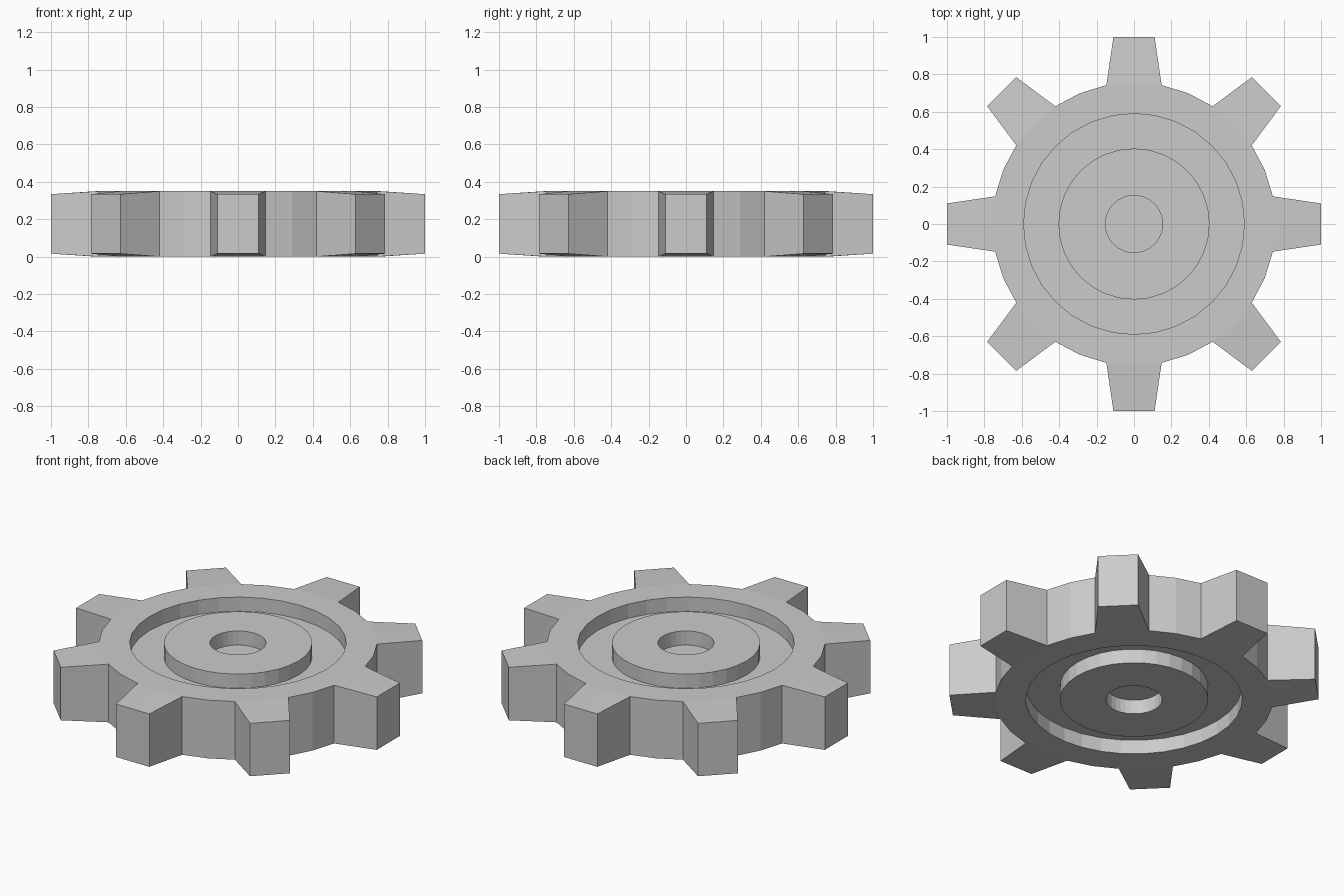
import bpy, bmesh
from math import cos, sin, pi

if "Cube" in bpy.data.objects:
    bpy.data.objects.remove(bpy.data.objects["Cube"])

N = 32            # sides of every circle
TEETH = 8
H = 0.35          # thickness
DEPTH = 0.085     # recess depth on both faces
ROOT, TIP, TIP_HALF, TIP_DROP = 0.757, 1.0, 0.11, 0.016

bm = bmesh.new()


def ring(r, z):
    return [bm.verts.new((r * cos(2 * pi * i / N), r * sin(2 * pi * i / N), z))
            for i in range(N)]


def bridge(a, b):
    for i in range(N):
        j = (i + 1) % N
        bm.faces.new((a[i], a[j], b[j], b[i]))


def face_side(z, inward):
    """Blind hole, raised hub, groove and rim of one face; returns root ring."""
    low = z + inward * DEPTH
    profile = [(0.153, low), (0.153, z), (0.404, z), (0.404, low),
               (0.59, low), (0.59, z), (ROOT, z)]
    rings = [ring(r, h) for r, h in profile]
    bm.faces.new(rings[0])
    for a, b in zip(rings, rings[1:]):
        bridge(a, b)
    return rings[-1]


top = face_side(H, -1)
bottom = face_side(0, 1)

# Teeth, each spanning two rim segments, and the rim wall in between
step = N // TEETH
for t in range(TEETH):
    a = 2 * pi * t / TEETH
    k = t * step
    idx = [(k + d) % N for d in (-1, 0, 1)]

    def tip(z):
        return [bm.verts.new((TIP * cos(a) - s * sin(a), TIP * sin(a) + s * cos(a), z))
                for s in (-TIP_HALF, 0, TIP_HALF)]

    tt, tb = tip(H - TIP_DROP), tip(TIP_DROP)
    for m in (0, 1):
        i, j = idx[m], idx[m + 1]
        bm.faces.new((top[i], top[j], tt[m + 1], tt[m]))
        bm.faces.new((bottom[i], bottom[j], tb[m + 1], tb[m]))
        bm.faces.new((tt[m], tt[m + 1], tb[m + 1], tb[m]))
    for m in (0, 2):
        bm.faces.new((top[idx[m]], tt[m], tb[m], bottom[idx[m]]))
    for d in (1, 2):
        i, j = (k + d) % N, (k + d + 1) % N
        bm.faces.new((top[i], top[j], bottom[j], bottom[i]))

bmesh.ops.recalc_face_normals(bm, faces=bm.faces)
mesh = bpy.data.meshes.new("gear_wheel")
bm.to_mesh(mesh)
bm.free()
bpy.context.collection.objects.link(bpy.data.objects.new("gear_wheel", mesh))
